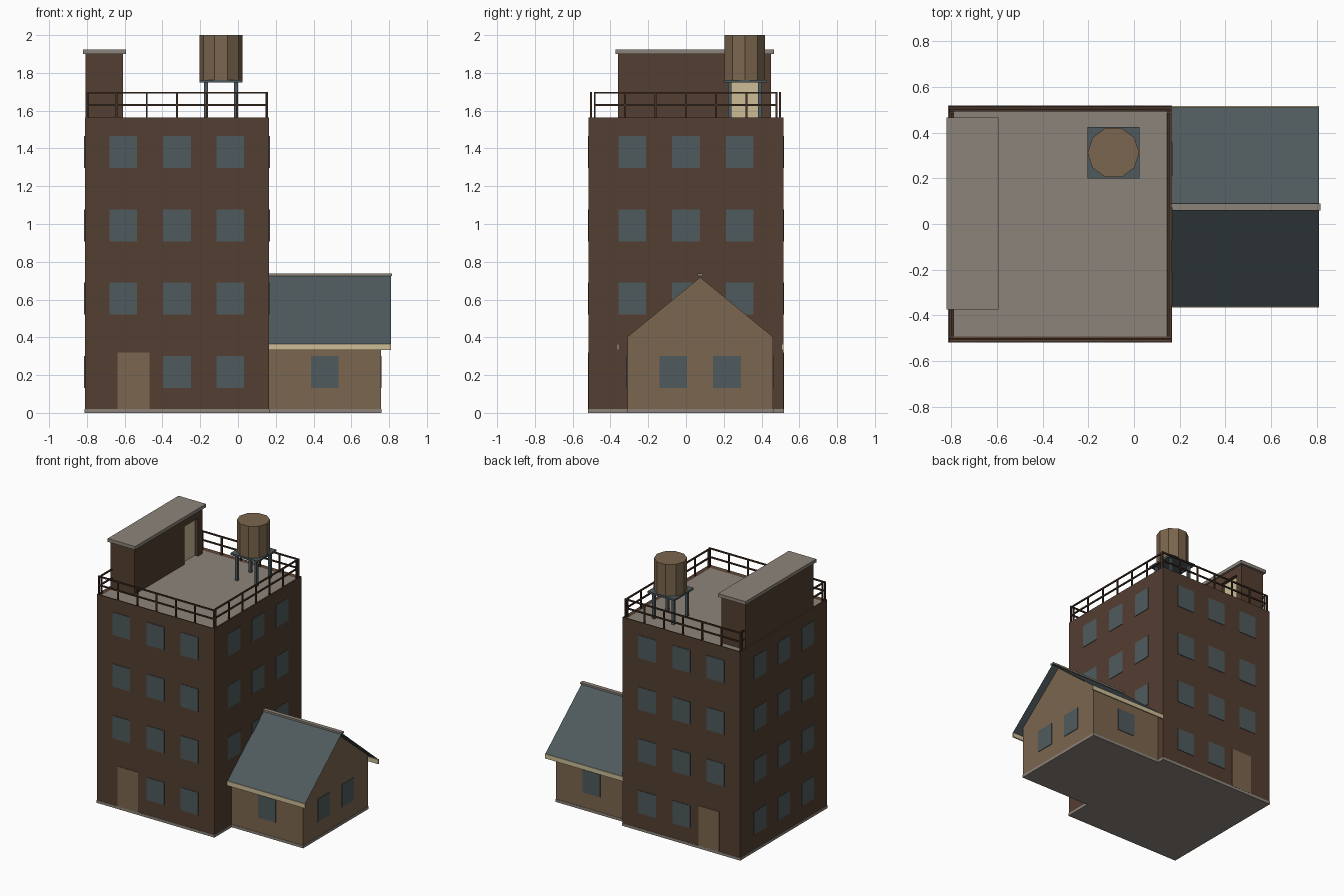
import bpy
import bmesh
from mathutils import Vector

old = bpy.data.objects.get("Cube")
if old:
    bpy.data.objects.remove(old, do_unlink=True)


def material(name, rgb):
    linear = [((c / 255 + 0.055) / 1.055) ** 2.4 for c in rgb] + [1]
    mat = bpy.data.materials.new(name)
    mat.use_nodes = True
    mat.diffuse_color = linear
    mat.node_tree.nodes["Principled BSDF"].inputs["Base Color"].default_value = linear
    return mat


BRICK = material("brown brick", (84, 62, 49))
SLATE = material("blue grey slate", (79, 90, 93))
TAN = material("tan wood", (123, 102, 78))
GREY = material("warm grey concrete", (140, 132, 122))
CREAM = material("cream paint", (204, 189, 151))
RAIL = material("dark brown metal", (68, 49, 38))


def finish(name, bm, *mats):
    bmesh.ops.recalc_face_normals(bm, faces=bm.faces)
    mesh = bpy.data.meshes.new(name)
    bm.to_mesh(mesh)
    bm.free()
    for mat in mats:
        mesh.materials.append(mat)
    obj = bpy.data.objects.new(name, mesh)
    bpy.context.collection.objects.link(obj)
    return obj


def add_box(bm, lo, hi):
    lo, hi = Vector(lo), Vector(hi)
    verts = bmesh.ops.create_cube(bm, size=1)["verts"]
    for v in verts:
        v.co = (lo + hi) / 2 + v.co * (hi - lo)


def boxes(name, mat, *corners):
    bm = bmesh.new()
    for lo, hi in corners:
        add_box(bm, lo, hi)
    return finish(name, bm, mat)


def prism_x(name, mat, profile, x0, x1):
    """Extrude a (y, z) outline along x."""
    bm = bmesh.new()
    face = bm.faces.new([bm.verts.new((x0, y, z)) for y, z in profile])
    new = bmesh.ops.extrude_face_region(bm, geom=[face])["geom"]
    bmesh.ops.translate(bm, vec=(x1 - x0, 0, 0),
                        verts=[g for g in new if isinstance(g, bmesh.types.BMVert)])
    return finish(name, bm, mat)


def plate(axis, wall, across, z0, z1, width):
    """Corners of a thin panel lying on a wall facing x or y."""
    t, h = 0.004, width / 2
    if axis == "x":
        return (wall - t, across - h, z0), (wall + t, across + h, z1)
    return (across - h, wall - t, z0), (across + h, wall + t, z1)


L, R, D, TOP = -0.81, 0.165, 0.515, 1.565    # tower left, right, half depth, height
AX, AF, AB = 0.757, -0.31, 0.46              # annex end, front and back walls
RIDGE = 0.075

# Tower: brick block with a sunken concrete deck inside a low kerb
bm = bmesh.new()
add_box(bm, (L, -D, 0.005), (R, D, TOP))
bm.normal_update()
deck = max(bm.faces, key=lambda f: f.calc_center_median().z)
bmesh.ops.inset_region(bm, faces=[deck], thickness=0.033)
deck.material_index = 1
for v in deck.verts:
    v.co.z -= 0.01
finish("tower", bm, BRICK, GREY)

# Plinth under tower and annex
boxes("plinth", GREY, ((L - 0.003, -D - 0.003, 0), (R + 0.002, D + 0.003, 0.02)),
      ((R, AF - 0.003, 0), (AX + 0.003, AB + 0.003, 0.02)))

# Tower windows and doors
rows = [0.217 + 0.388 * i for i in range(4)]
panes = []
for i, z in enumerate(rows):
    z0, z1 = z - 0.085, z + 0.085
    for j, x in enumerate((-0.607, -0.323, -0.04)):
        if i or j:
            panes += [plate("y", s * D, x, z0, z1, 0.146) for s in (-1, 1)]
    for y in (-0.284, 0, 0.284):
        panes.append(plate("x", L, y, z0, z1, 0.146))
        if i:
            panes.append(plate("x", R, y, z0, z1, 0.146))
boxes("tower_windows", SLATE, *panes)
boxes("tower_doors", TAN, *[plate("y", s * D, -0.553, 0.02, 0.32, 0.17) for s in (-1, 1)])

# Roof railing: posts and two bars on every side
bars = []
r = 0.005


def rail_side(x0, y0, x1, y1, count=6):
    for i in range(count + 1):
        x, y = x0 + (x1 - x0) * i / count, y0 + (y1 - y0) * i / count
        bars.append(((x - r, y - r, TOP - 0.005), (x + r, y + r, 1.7)))
    for z in (1.63, 1.695):
        bars.append(((x0 - r, y0 - r, z - r), (x1 + r, y1 + r, z + r)))


for y in (-0.503, 0.497):
    rail_side(L + 0.008, y, R - 0.01, y)
for x in (L + 0.015, R - 0.015):
    rail_side(x, -0.483, x, 0.48)
boxes("roof_railing", RAIL, *bars)

# Stair house with a recessed doorway and an overhanging cap
boxes("stair_house_back", BRICK, ((-0.808, -0.36, 1.55), (-0.70, 0.45, 1.9)))
prism_x("stair_house_front", BRICK,
        [(-0.36, 1.55), (0.235, 1.55), (0.235, 1.84), (0.395, 1.84),
         (0.395, 1.55), (0.45, 1.55), (0.45, 1.9), (-0.36, 1.9)], -0.70, -0.608)
boxes("stair_house_door", CREAM, ((-0.70, 0.235, 1.55), (-0.635, 0.395, 1.84)))
boxes("stair_house_cap", GREY, ((-0.82, -0.373, 1.9), (-0.592, 0.466, 1.925)))

# Water tank on a four-legged stand
tx, ty = -0.09, 0.312
stand = [((tx - 0.113, ty - 0.113, 1.748), (tx + 0.113, ty + 0.113, 1.762))]
for sx in (-1, 1):
    for sy in (-1, 1):
        x, y = tx + sx * 0.08, ty + sy * 0.08
        stand.append(((x - 0.01, y - 0.01, 1.55), (x + 0.01, y + 0.01, 1.75)))
boxes("tank_stand", SLATE, *stand)
bm = bmesh.new()
bmesh.ops.create_cone(bm, cap_ends=True, segments=10, radius1=0.113, radius2=0.113, depth=0.239)
# Put a corner of the ten sides on the x axis
first = max(bm.verts, key=lambda v: v.co.x).co
if abs(first.y) > 0.01:
    bmesh.ops.rotate(bm, verts=bm.verts, matrix=Vector((first.x, first.y, 0)).rotation_difference(
        Vector((1, 0, 0))).to_matrix())
bmesh.ops.translate(bm, verts=bm.verts, vec=(tx, ty, 1.8805))
finish("water_tank", bm, TAN)

# Annex walls with a gable end
prism_x("annex_walls", TAN,
        [(AF, 0.005), (AB, 0.005), (AB, 0.403), (RIDGE, 0.718), (AF, 0.403)], R - 0.01, AX)
boxes("annex_windows", SLATE,
      *[plate("y", y, 0.46, 0.132, 0.302, 0.146) for y in (AF, AB)],
      *[plate("x", AX, y, 0.132, 0.302, 0.146) for y in (-0.068, 0.217)])

# Annex roof: two thin slopes, eave boards and a ridge cap
for name, eave in (("front", -0.36), ("back", 0.51)):
    bm = bmesh.new()
    bm.faces.new([bm.verts.new(p) for p in (
        (R, eave, 0.366), (0.81, eave, 0.366), (0.81, RIDGE, 0.73), (R, RIDGE, 0.73))])
    slope = finish("annex_roof_" + name, bm, SLATE)
    if slope.data.polygons[0].normal.z < 0:
        slope.data.flip_normals()
    boxes("eave_board_" + name, CREAM, ((R, eave - 0.005, 0.332), (0.81, eave + 0.005, 0.366)))
boxes("ridge_cap", GREY, ((R, RIDGE - 0.015, 0.726), (0.815, RIDGE + 0.015, 0.739)))
